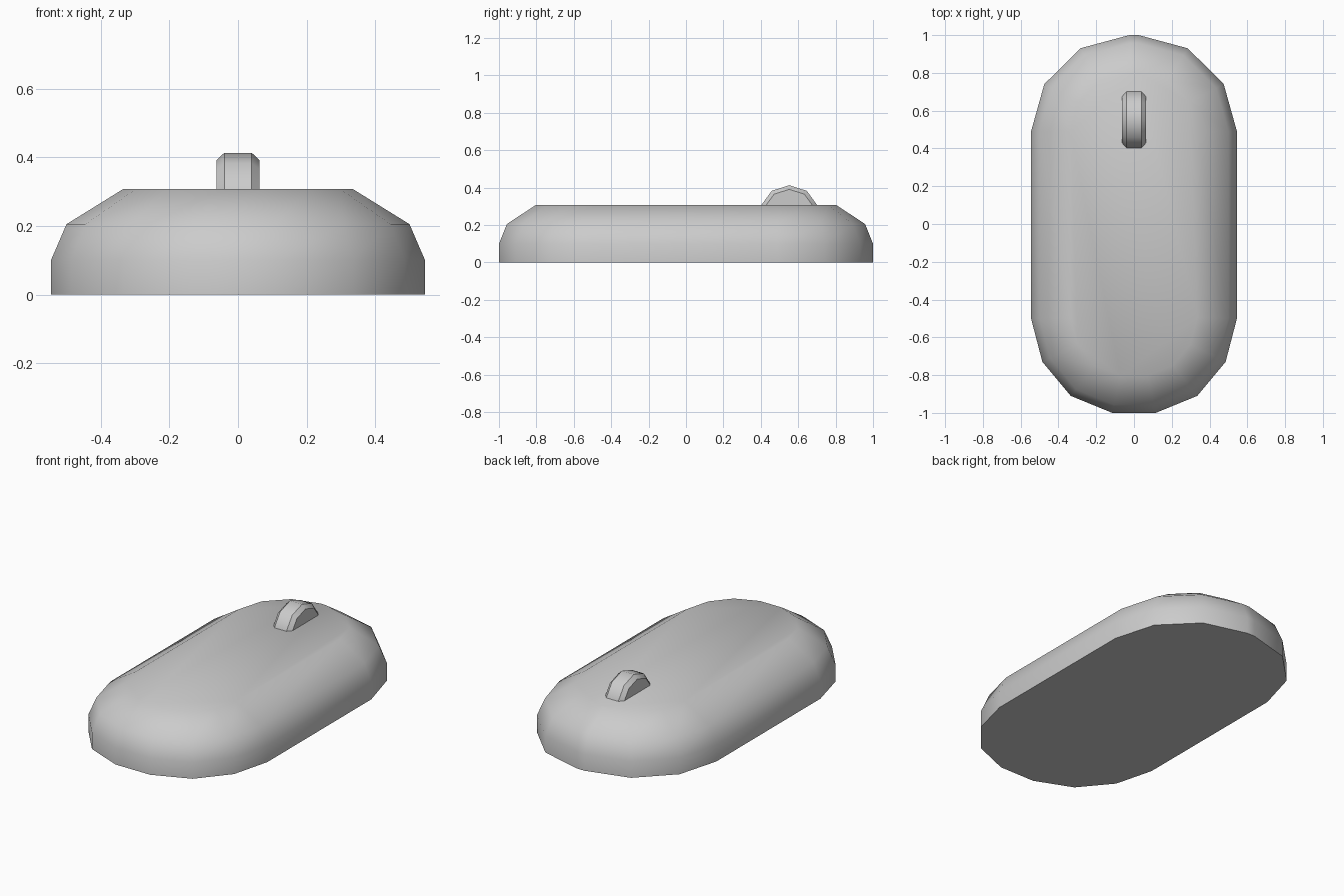
import bpy
import bmesh
import math

cube = bpy.data.objects.get("Cube")
if cube:
    bpy.data.objects.remove(cube, do_unlink=True)

grey = bpy.data.materials.new("plain grey")
grey.use_nodes = True
colour = (0.6, 0.6, 0.6, 1)
grey.diffuse_color = colour
grey.node_tree.nodes["Principled BSDF"].inputs["Base Color"].default_value = colour


def loft(name, rings, smooth_angle):
    """Skin a stack of closed rings, cap both ends and smooth the result."""
    bm = bmesh.new()
    loops = [[bm.verts.new(p) for p in ring] for ring in rings]
    for low, high in zip(loops, loops[1:]):
        n = len(low)
        for i in range(n):
            j = (i + 1) % n
            bm.faces.new((low[i], low[j], high[j], high[i]))
    bm.faces.new(loops[0])
    bm.faces.new(loops[-1])
    bmesh.ops.recalc_face_normals(bm, faces=bm.faces)
    mesh = bpy.data.meshes.new(name)
    bm.to_mesh(mesh)
    bm.free()
    mesh.materials.append(grey)
    obj = bpy.data.objects.new(name, mesh)
    bpy.context.collection.objects.link(obj)
    bpy.ops.object.select_all(action="DESELECT")
    obj.select_set(True)
    bpy.context.view_layer.objects.active = obj
    bpy.ops.object.shade_smooth_by_angle(angle=math.radians(smooth_angle))
    return obj


# Body: a long rounded outline whose ends shrink toward their centres with height
right_half = [(0.115, -1), (0.335, -0.91), (0.485, -0.73), (0.545, -0.5),
              (0.545, 0.49), (0.475, 0.74), (0.285, 0.93), (0.025, 1)]
outline = right_half + [(-x, y) for x, y in reversed(right_half)]


def body_ring(z, scale):
    ring = []
    for x, y in outline:
        centre = math.copysign(0.49, y)
        ring.append((x * scale, centre + (y - centre) * scale, z))
    return ring


layers = [(0, 1), (0.1, 1), (0.205, 0.917), (0.307, 0.615)]
loft("mouse_body", [body_ring(z, s) for z, s in layers], 60)


# Scroll wheel: ten-sided, with chamfered rims, half sunk into the body
def wheel_ring(x, radius, sides=10):
    turns = [math.tau * i / sides for i in range(sides)]
    return [(x, 0.552 + radius * math.sin(a), 0.253 + radius * math.cos(a)) for a in turns]


wheel_profile = [(-0.063, 0.138), (-0.04, 0.16), (0.04, 0.16), (0.063, 0.138)]
loft("scroll_wheel", [wheel_ring(x, r) for x, r in wheel_profile], 40)
